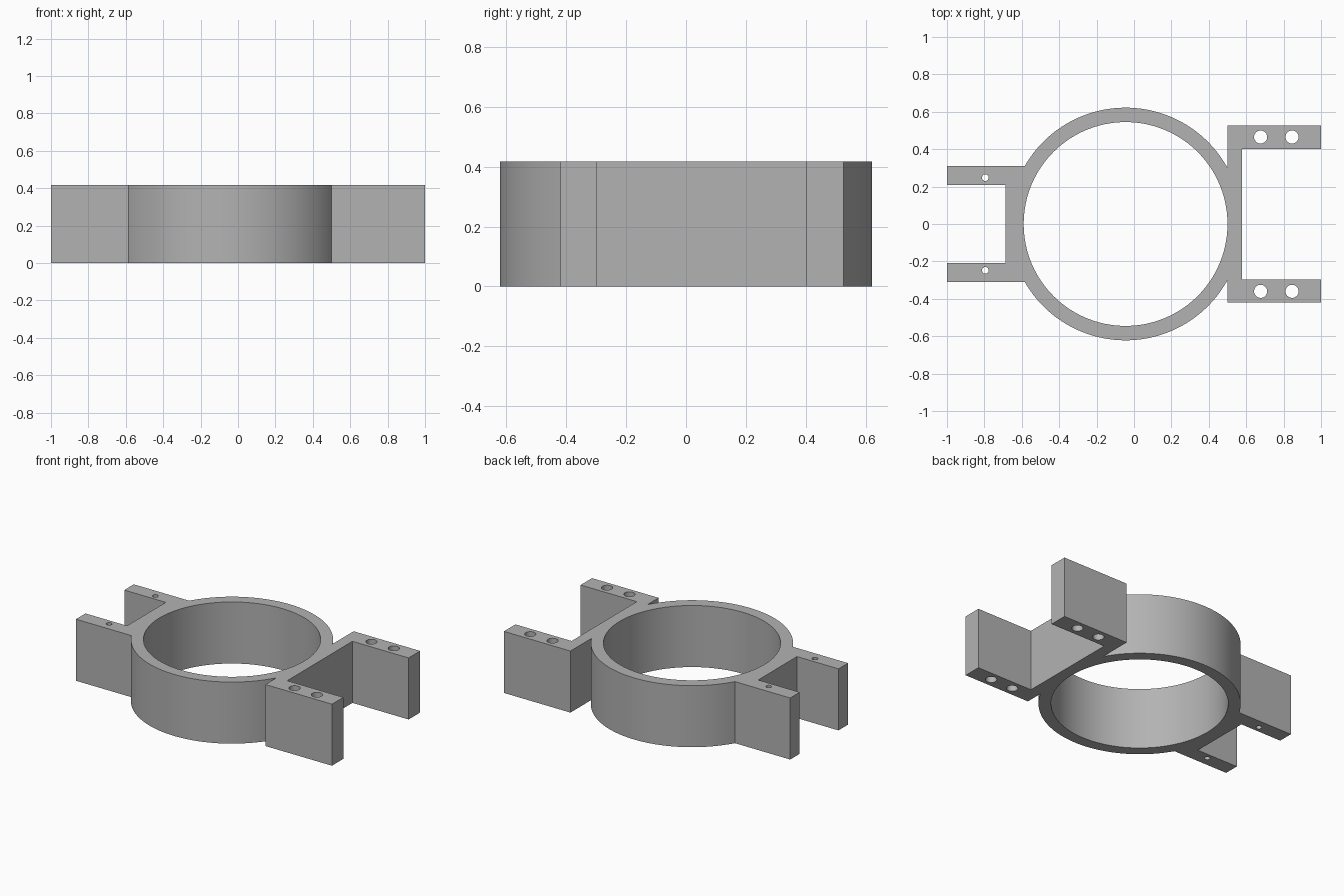
import bpy, bmesh
from math import sin, cos, pi, asin, acos, radians
from mathutils import Vector

if "Cube" in bpy.data.objects:
    bpy.data.objects.remove(bpy.data.objects["Cube"], do_unlink=True)

HEIGHT = 0.418
CX = -0.045                      # ring centre
R_OUT, R_IN = 0.622, 0.545
PLATE_X = 0.5                    # inner side of the mounting plate
ARM_Y = 0.31                     # outer side of the narrow fork


def arc(cx, cy, r, a0, a1, n):
    return [(cx + r * cos(a0 + (a1 - a0) * i / n),
             cy + r * sin(a0 + (a1 - a0) * i / n)) for i in range(n + 1)]


def circle(cx, cy, r, n):
    return arc(cx, cy, r, 0, 2 * pi, n)[:-1]


# Outline: back arc, narrow fork, front arc, wide fork
a_plate = acos((PLATE_X - CX) / R_OUT)
a_fork = pi - asin(ARM_Y / R_OUT)
outline = arc(CX, 0, R_OUT, a_plate, a_fork, 64)
outline += [(-1, ARM_Y), (-1, 0.208), (-0.688, 0.208),
            (-0.688, -0.208), (-1, -0.208), (-1, -ARM_Y)]
outline += arc(CX, 0, R_OUT, -a_fork, -a_plate, 64)
outline += [(PLATE_X, -0.42), (1, -0.42), (1, -0.298), (0.578, -0.298),
            (0.578, 0.402), (1, 0.402), (1, 0.526), (PLATE_X, 0.526)]

# Bore, bolt holes and pin holes
loops = [outline, circle(CX, 0, R_IN, 96)]
loops += [circle(x, y, 0.035, 32) for x in (0.677, 0.845) for y in (-0.36, 0.465)]
loops += [circle(-0.795, y, 0.018, 24) for y in (-0.248, 0.248)]

# Fill the flat profile and extrude it into a solid
bm = bmesh.new()
for pts in loops:
    verts = [bm.verts.new((x, y, 0)) for x, y in pts]
    for a, b in zip(verts, verts[1:] + verts[:1]):
        bm.edges.new((a, b))
bmesh.ops.triangle_fill(bm, use_beauty=True, edges=bm.edges[:], normal=Vector((0, 0, 1)))
result = bmesh.ops.extrude_face_region(bm, geom=bm.faces[:], use_keep_orig=True)
top = [v for v in result["geom"] if isinstance(v, bmesh.types.BMVert)]
bmesh.ops.translate(bm, verts=top, vec=(0, 0, HEIGHT))
bmesh.ops.recalc_face_normals(bm, faces=bm.faces[:])

mesh = bpy.data.meshes.new("ring_bracket")
bm.to_mesh(mesh)
bm.free()
bracket = bpy.data.objects.new("ring_bracket", mesh)
bpy.context.collection.objects.link(bracket)

# Plain grey material
grey = bpy.data.materials.new("plain_grey")
grey.use_nodes = True
colour = (0.45, 0.45, 0.45, 1)
grey.diffuse_color = colour
grey.node_tree.nodes["Principled BSDF"].inputs["Base Color"].default_value = colour
mesh.materials.append(grey)

# Smooth walls, sharp rims
bpy.ops.object.select_all(action="DESELECT")
bracket.select_set(True)
bpy.context.view_layer.objects.active = bracket
bpy.ops.object.shade_smooth_by_angle(angle=radians(25))
